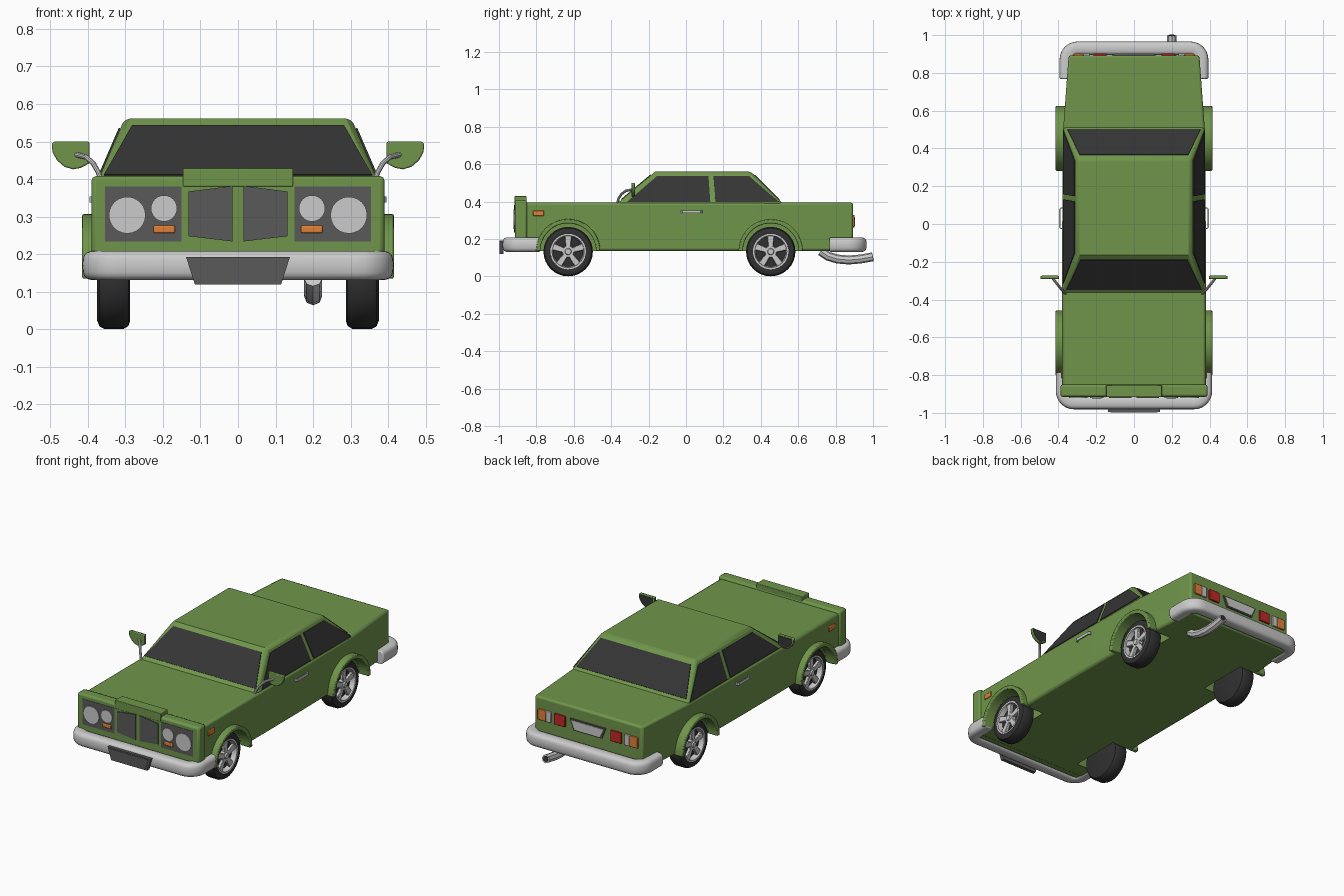
import bpy, bmesh
from math import sin, cos, pi, radians
from mathutils import Vector

if "Cube" in bpy.data.objects:
    bpy.data.objects.remove(bpy.data.objects["Cube"])


def material(name, col):
    m = bpy.data.materials.new(name)
    m.diffuse_color = (*col, 1)
    m.use_nodes = True
    m.node_tree.nodes["Principled BSDF"].inputs["Base Color"].default_value = m.diffuse_color
    return m


GREEN = material("green_paint", (0.16, 0.30, 0.07))
GLASS = material("dark_glass", (0.035, 0.035, 0.035))
RUBBER = material("rubber", (0.03, 0.03, 0.03))
DARK = material("dark_grey", (0.10, 0.10, 0.10))
ORANGE = material("orange_lens", (0.75, 0.22, 0.04))
RED = material("red_lens", (0.55, 0.02, 0.02))


def finish(name, bm, mat=None, mirror=False, bevel=0, segs=2):
    bmesh.ops.remove_doubles(bm, verts=bm.verts, dist=1e-5)
    bmesh.ops.recalc_face_normals(bm, faces=bm.faces)
    me = bpy.data.meshes.new(name)
    bm.to_mesh(me)
    bm.free()
    ob = bpy.data.objects.new(name, me)
    bpy.context.collection.objects.link(ob)
    if mat:
        me.materials.append(mat)
    if bevel:
        b = ob.modifiers.new("bevel", "BEVEL")
        b.width, b.segments, b.limit_method = bevel, segs, "ANGLE"
        b.angle_limit = radians(40)
    if mirror:
        ob.modifiers.new("mirror", "MIRROR").use_bisect_axis[0] = False
    return ob


def loft(bm, rings, caps=True):
    rows = [[bm.verts.new(p) for p in r] for r in rings]
    n = len(rows[0])
    for a, b in zip(rows, rows[1:]):
        for i in range(n):
            bm.faces.new((a[i], a[(i + 1) % n], b[(i + 1) % n], b[i]))
    if caps:
        bm.faces.new(rows[0])
        bm.faces.new(rows[-1])


def prism(name, pts, push, mat=None, **kw):
    bm = bmesh.new()
    loft(bm, [pts, [Vector(p) + Vector(push) for p in pts]])
    return finish(name, bm, mat, **kw)


def xz(y, pts):
    return [(x, y, z) for x, z in pts]


def rect(x0, x1, z0, z1):
    return [(x0, z0), (x1, z0), (x1, z1), (x0, z1)]


def circle(cx, cz, r, n=24):
    return [(cx + r * cos(2 * pi * i / n), cz + r * sin(2 * pi * i / n)) for i in range(n)]


def lathe(name, prof, y, z, mat=None, n=32, **kw):
    # spin an (x, radius) profile about a sideways axle
    bm = bmesh.new()
    loft(bm, [[(x, y + r * cos(2 * pi * i / n), z + r * sin(2 * pi * i / n)) for i in range(n)]
              for x, r in prof], caps=False)
    return finish(name, bm, mat, **kw)


def sweep(name, path, prof, mat=None, **kw):
    path = [Vector(p) for p in path]
    rings = []
    for i, p in enumerate(path):
        t = (path[min(i + 1, len(path) - 1)] - path[max(i - 1, 0)]).normalized()
        s = t.cross(Vector((0, 0, 1))).normalized()
        u = s.cross(t)
        rings.append([p + s * a + u * b for a, b in prof])
    bm = bmesh.new()
    loft(bm, rings)
    return finish(name, bm, mat, **kw)


WHEELS = {"front": -0.63, "rear": 0.453}
AXLE = 0.133

# Lower body with wheel wells
half = [(0.38, -0.88), (0.38, 0.0), (0.375, 0.5), (0.346, 0.893)]
outline = half + [(-x, y) for x, y in reversed(half)]
body = prism("lower_body", [(x, y, 0.137) for x, y in outline], (0, 0, 0.258), GREEN, bevel=0.012)
for end, y in WHEELS.items():
    well = lathe(end + "_well_cutter", [(0.25, 0), (0.25, 0.152), (0.45, 0.152), (0.45, 0)],
                 y, AXLE, mirror=True)
    well.hide_render = True
    well.hide_set(True)
    cut = body.modifiers.new("well", "BOOLEAN")
    cut.operation, cut.object, cut.solver = "DIFFERENCE", well, "EXACT"

# Cabin
bm = bmesh.new()
loft(bm, [[(-w, f, z), (w, f, z), (w, r, z), (-w, r, z)]
          for w, f, r, z in ((0.378, -0.375, 0.522, 0.385), (0.302, -0.165, 0.345, 0.561))])
finish("cabin", bm, GREEN, bevel=0.014)


def side_x(z):
    return 0.378 - (z - 0.385) * 0.432


# Windows
prism("windscreen", [(x, -0.375 + (z - 0.385) * 1.193, z) for x, z in
      ((-0.357, 0.41), (0.357, 0.41), (0.282, 0.542), (-0.282, 0.542))], (0, -0.003, 0.0025), GLASS)
prism("rear_window", [(x, 0.522 - (z - 0.385) * 1.006, z) for x, z in
      ((-0.352, 0.408), (0.352, 0.408), (0.288, 0.54), (-0.288, 0.54))], (0, 0.003, 0.003), GLASS)
for name, pts in (("front_side_window", ((-0.315, 0.397), (0.13, 0.397), (0.12, 0.535), (-0.155, 0.535))),
                  ("rear_side_window", ((0.158, 0.397), (0.497, 0.397), (0.337, 0.535), (0.147, 0.535)))):
    prism(name, [(side_x(z), y, z) for y, z in pts], (0.004, 0, 0.002), GLASS, mirror=True)

# Front panel with raised centre
prism("front_panel", xz(-0.915, rect(-0.39, 0.39, 0.14, 0.408)), (0, 0.065, 0), GREEN, bevel=0.012)
prism("raised_grille_top", xz(-0.917, rect(-0.147, 0.147, 0.38, 0.429)), (0, 0.065, 0), GREEN, bevel=0.003)

# Grille, lamps and indicators
prism("grille", xz(-0.914, [(0.014, 0.234), (0.132, 0.248), (0.132, 0.367), (0.014, 0.382)]),
      (0, -0.006, 0), DARK, mirror=True)
prism("lamp_panel", xz(-0.912, rect(0.15, 0.354, 0.234, 0.381)), (0, -0.005, 0), DARK, mirror=True)
for name, c in (("large_headlamp", (0.295, 0.304, 0.049)), ("small_headlamp", (0.197, 0.322, 0.035))):
    prism(name, xz(-0.912, circle(*c)), (0, -0.009, 0), mirror=True)
prism("front_indicator", xz(-0.912, rect(0.168, 0.225, 0.256, 0.277)), (0, -0.011, 0), ORANGE,
      mirror=True, bevel=0.004)
prism("side_marker", [(0.376, y, z) for y, z in rect(-0.817, -0.76, 0.324, 0.352)], (0.01, 0, 0),
      ORANGE, mirror=True, bevel=0.003)

# Tail lamps and rear plate
for name, x0, x1, mat in (("tail_indicator", 0.268, 0.32, ORANGE), ("reverse_lamp", 0.235, 0.268, None),
                          ("brake_lamp", 0.145, 0.215, RED)):
    prism(name, xz(0.888, rect(x0, x1, 0.265, 0.328)), (0, 0.014, 0), mat, mirror=True, bevel=0.003)
trap = [(-0.09, 0.262), (0.09, 0.262), (0.115, 0.326), (-0.115, 0.326)]
prism("rear_plate_frame", xz(0.888, trap), (0, 0.012, 0), DARK)
prism("rear_plate", xz(0.888, [(x * 0.9, 0.294 + (z - 0.294) * 0.78) for x, z in trap]), (0, 0.015, 0))

# Wrap-around bumpers
sgn = lambda v: (v > 0) - (v < 0)
bar = []
for i in range(20):
    c, s = cos(2 * pi * i / 20), sin(2 * pi * i / 20)
    bar.append((0.036 * sgn(round(c, 6)) * abs(c) ** 0.65, 0.039 * sgn(round(s, 6)) * abs(s) ** 0.65))
for end, w, tip, edge, d in (("front", 0.378, -0.78, -0.945, -1), ("rear", 0.358, 0.768, 0.93, 1)):
    r = 0.06
    arc = [(w - r + r * cos(a), edge - d * r + d * r * sin(a)) for a in [i * pi / 16 for i in range(9)]]
    path = [(w, tip)] + arc
    path += [(-x, y) for x, y in reversed(path)]
    sweep(end + "_bumper", [(x, y, 0.17) for x, y in path], bar, bevel=0.006)
prism("front_plate", xz(-0.976, [(-0.115, 0.12), (0.115, 0.12), (0.138, 0.192), (-0.138, 0.192)]),
      (0, -0.02, 0), DARK)
prism("front_plate_inset", xz(-0.99, [(-0.105, 0.127), (0.105, 0.127), (0.125, 0.185), (-0.125, 0.185)]),
      (0, -0.008, 0), DARK)

# Exhaust
sweep("exhaust_pipe", [(0.2, y, z) for y, z in ((0.72, 0.135), (0.76, 0.108), (0.81, 0.093),
      (0.87, 0.088), (0.93, 0.093), (0.998, 0.105))], circle(0, 0, 0.024, 8))
sweep("exhaust_opening", [(0.2, 0.98, 0.1018), (0.2, 1.0, 0.1053)], circle(0, 0, 0.017, 8), RUBBER)

# Wheels and arches
for end, y in WHEELS.items():
    lathe(end + "_tyre", [(0.287, 0), (0.287, 0.11), (0.292, 0.124), (0.305, 0.132), (0.355, 0.132),
          (0.369, 0.125), (0.375, 0.11), (0.372, 0.094), (0.345, 0.09), (0.345, 0)],
          y, AXLE, RUBBER, mirror=True)
    lathe(end + "_rim", [(0.34, 0.097), (0.374, 0.095), (0.374, 0.086), (0.345, 0.08), (0.34, 0.097)],
          y, AXLE, mirror=True)
    lathe(end + "_hub", [(0.34, 0), (0.34, 0.034), (0.366, 0.03), (0.366, 0.018), (0.373, 0.015),
          (0.373, 0)], y, AXLE, n=20, mirror=True)
    for k in range(5):
        a = pi / 2 + k * 2 * pi / 5
        pts = [(0.348, y + r * cos(a) - w * sin(a), AXLE + r * sin(a) + w * cos(a))
               for r, w in ((0.02, -0.013), (0.088, -0.019), (0.088, 0.019), (0.02, 0.013))]
        prism(f"{end}_spoke_{k + 1}", pts, (0.018, 0, 0), mirror=True, bevel=0.003, segs=1)
    arcs = [(0.172, i * pi / 24) for i in range(25)] + [(0.149, i * pi / 24) for i in range(24, -1, -1)]
    prism(end + "_wheel_arch", [(0.35, y + r * cos(a), 0.135 + r * sin(a)) for r, a in arcs],
          (0.065, 0, 0), GREEN, mirror=True, bevel=0.005)

# Door handles
sweep("door_handle", [(0.37, -0.025, 0.346), (0.388, -0.024, 0.346), (0.393, -0.018, 0.346),
      (0.393, 0.078, 0.346), (0.388, 0.084, 0.346), (0.37, 0.085, 0.346)],
      [(-0.003, -0.008), (0.003, -0.008), (0.003, 0.008), (-0.003, 0.008)], mirror=True)

# Door mirrors
shell = [(0.396, 0.5), (0.49, 0.5), (0.496, 0.494), (0.494, 0.472), (0.482, 0.45), (0.462, 0.433),
         (0.44, 0.426), (0.418, 0.43), (0.396, 0.442)]
prism("mirror_shell", xz(-0.292, shell), (0, 0.018, 0), GREEN, mirror=True, bevel=0.004)
prism("mirror_glass", xz(-0.276, [(0.445 + (x - 0.445) * 0.85, 0.468 + (z - 0.468) * 0.83)
      for x, z in shell]), (0, 0.004, 0), GLASS, mirror=True)
sweep("mirror_stem", [(0.362, -0.368, 0.39), (0.372, -0.36, 0.418), (0.385, -0.345, 0.441),
      (0.403, -0.322, 0.458), (0.43, -0.288, 0.465)], circle(0, 0, 0.007, 10), mirror=True)

# Smooth shading with sharp edges kept
for ob in bpy.context.scene.objects:
    if not ob.hide_render:
        ob.select_set(True)
        bpy.context.view_layer.objects.active = ob
bpy.ops.object.shade_smooth_by_angle(angle=radians(35))
